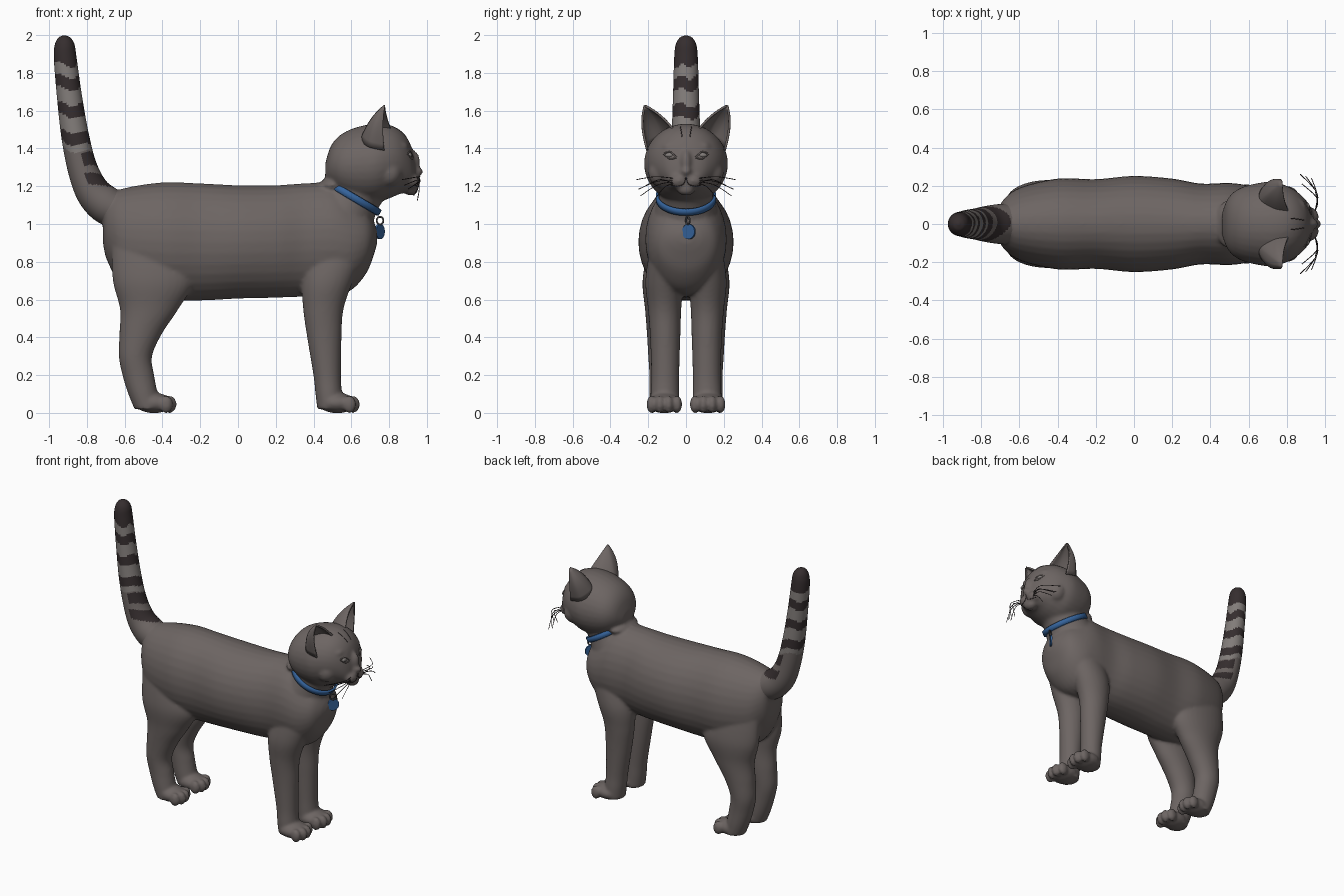
import bpy, bmesh, math
from mathutils import Vector, Matrix
from mathutils.bvhtree import BVHTree

if "Cube" in bpy.data.objects:
    bpy.data.objects.remove(bpy.data.objects["Cube"])

V = Vector


def material(name, rgb):
    m = bpy.data.materials.new(name)
    m.diffuse_color = (*rgb, 1)
    m.use_nodes = True
    m.node_tree.nodes["Principled BSDF"].inputs["Base Color"].default_value = m.diffuse_color
    return m


FUR = material("grey fur", (0.152, 0.130, 0.124))
DARK = material("dark stripe", (0.036, 0.027, 0.028))
LIGHT = material("light band", (0.225, 0.205, 0.195))
BLUE = material("collar blue", (0.035, 0.125, 0.33))
METAL = material("ring grey", (0.07, 0.07, 0.075))


def finish(name, bm, mats):
    bmesh.ops.recalc_face_normals(bm, faces=bm.faces)
    me = bpy.data.meshes.new(name)
    bm.to_mesh(me)
    bm.free()
    for m in mats:
        me.materials.append(m)
    me.shade_smooth()
    ob = bpy.data.objects.new(name, me)
    bpy.context.collection.objects.link(ob)
    return ob


def spline(rows, n):
    """Catmull-Rom through rows of numbers, n steps per span."""
    out = []
    for i in range(len(rows) - 1):
        p = [rows[max(i - 1, 0)], rows[i], rows[i + 1], rows[min(i + 2, len(rows) - 1)]]
        for k in range(n):
            t = k / n
            out.append([0.5 * (2 * b + (c - a) * t + (2 * a - 5 * b + 4 * c - d) * t * t
                               + (3 * b - a - 3 * c + d) * t ** 3) for a, b, c, d in zip(*p)])
    return out + [list(rows[-1])]


def loft(bm, rows, place, n=6, sides=32):
    """Skin ellipses; place(row) gives centre and the two half axes."""
    rings = []
    for r in spline(rows, n):
        c, u, v = place(r)
        rings.append([bm.verts.new(c + u * math.cos(a) + v * math.sin(a))
                      for a in (2 * math.pi * k / sides for k in range(sides))])
    for a, b in zip(rings, rings[1:]):
        for k in range(sides):
            j = (k + 1) % sides
            bm.faces.new((a[k], a[j], b[j], b[k]))
    bm.faces.new(rings[0])
    bm.faces.new(rings[-1])


def ball(bm, c, r, seg=20):
    bmesh.ops.create_uvsphere(bm, u_segments=seg, v_segments=seg // 2, radius=1,
                              matrix=Matrix.Translation(c) @ Matrix.Diagonal((*r, 1)))


def lengthwise(r):  # x, top, bottom, half width
    return V((r[0], 0, (r[1] + r[2]) / 2)), V((0, r[3], 0)), V((0, 0, (r[1] - r[2]) / 2))


# Body, neck, head and legs, fused into one skin
bm = bmesh.new()
loft(bm, [(-.715, 1.07, .90, .05), (-.69, 1.15, .80, .12), (-.6, 1.19, .66, .19),
          (-.4, 1.22, .60, .238), (-.2, 1.215, .595, .235), (0, 1.205, .605, .252),
          (.2, 1.205, .61, .238), (.35, 1.215, .615, .212), (.5, 1.215, .62, .215),
          (.6, 1.15, .65, .2), (.68, 1.08, .74, .16), (.72, 1.01, .84, .1),
          (.737, .96, .9, .04)], lengthwise)
# neck leaning forward
NECK_U = V((.86, 0, -.51))
loft(bm, [(.5, .95, .2, .19), (.56, 1.06, .172, .168), (.61, 1.145, .147, .143),
          (.66, 1.23, .15, .15)],
     lambda r: (V((r[0], 0, r[1])), NECK_U * r[2], V((0, r[3], 0))))
# head
loft(bm, [(.462, 1.32, 1.235, .06), (.49, 1.41, 1.2, .13), (.54, 1.47, 1.15, .18),
          (.62, 1.51, 1.115, .208), (.72, 1.53, 1.11, .222), (.8, 1.525, 1.135, .2),
          (.86, 1.495, 1.16, .165), (.905, 1.44, 1.17, .12), (.93, 1.36, 1.18, .08),
          (.94, 1.31, 1.21, .04)], lengthwise)
ball(bm, (.5, 0, 1.205), (.07, .13, .04))        # nape fold
ball(bm, (.915, 0, 1.185), (.04, .05, .035))     # chin
ball(bm, (.915, 0, 1.325), (.05, .033, .07))     # nose bridge
ball(bm, (.95, 0, 1.277), (.03, .028, .025))     # nose
for s in (1, -1):
    ball(bm, (.918, s * .038, 1.228), (.05, .052, .042))   # muzzle pads
    ball(bm, (.868, s * .08, 1.412), (.035, .05, .022))    # brows
    ball(bm, (.8, s * .13, 1.27), (.07, .07, .075))        # cheeks

    def upright(r):  # z, x, y, half x, half y
        return V((r[1], s * r[2], r[0])), V((r[3], 0, 0)), V((0, r[4], 0))

    # front leg
    loft(bm, [(.88, .53, .11, .15, .08), (.7, .475, .115, .135, .1), (.55, .452, .113, .107, .088),
              (.4, .457, .11, .091, .08), (.2, .472, .11, .073, .074), (.1, .48, .112, .07, .076),
              (.02, .485, .112, .065, .075)], upright)
    # hind leg
    loft(bm, [(.88, -.48, .12, .19, .08), (.7, -.45, .13, .213, .1), (.55, -.47, .125, .155, .092),
              (.42, -.515, .122, .113, .085), (.3, -.543, .122, .088, .078),
              (.2, -.528, .12, .084, .074), (.1, -.503, .12, .078, .074),
              (.02, -.48, .12, .068, .07)], upright)
    # paws with four toes
    for px, w in ((.525, 1), (-.445, .9)):
        ball(bm, (px, s * .115, .052), (.1, .092 * w, .054))
        for k in range(4):
            off = (k - 1.5) * .046 * w
            ball(bm, (px + (.085 if k in (1, 2) else .065), s * .115 + off, .045), (.036, .026, .047))


def tail_place(r):  # x, z, radius, lean
    t = V((math.sin(r[3]), 0, math.cos(r[3])))
    return V((r[0], 0, r[1])), V((t.z, 0, -t.x)) * r[2], V((0, r[2] * 1.04, 0))


TAIL = [(-.64, 1.07, .1, -1.0), (-.71, 1.11, .1, -.9), (-.775, 1.18, .09, -.6),
        (-.825, 1.3, .079, -.35), (-.863, 1.47, .073, -.2), (-.893, 1.68, .066, -.14),
        (-.915, 1.88, .06, -.1), (-.918, 1.95, .052, -.05), (-.919, 1.985, .033, 0),
        (-.92, 1.998, .008, 0)]
loft(bm, [(*r[:2], r[2] * .97, r[3]) for r in TAIL[:4]], tail_place)
raw = finish("body", bm, [FUR])
rm = raw.modifiers.new("fuse", 'REMESH')
rm.mode = 'VOXEL'
rm.voxel_size = .0105
rm.use_smooth_shade = True
sm = raw.modifiers.new("soften", 'SMOOTH')
sm.factor = .5
sm.iterations = 5
dg = bpy.context.evaluated_depsgraph_get()
skin = bpy.data.meshes.new_from_object(raw.evaluated_get(dg))
raw.modifiers.clear()
raw.data = skin
if not skin.materials:
    skin.materials.append(FUR)
skin.shade_smooth()
tree = BVHTree.FromPolygons([v.co for v in skin.vertices], [p.vertices for p in skin.polygons])

# Tail with rings
bm = bmesh.new()
loft(bm, TAIL, tail_place, n=18, sides=40)
for f in bm.faces:
    c = f.calc_center_median()
    z = c.z + .012 * math.sin(3 * math.atan2(c.y, c.x + .88)) + .1 * (c.x + .88)
    bands = [(1.84, 3), (1.715, 1.78), (1.57, 1.635), (1.425, 1.49)]
    near = [(1.31, 1.38), (1.21, 1.27)] if c.x > -.8 - .25 * (c.z - 1.23) else []
    if any(a < z < b for a, b in bands + near):
        f.material_index = 1
    elif z > 1.39:
        f.material_index = 2
finish("tail", bm, [FUR, DARK, LIGHT])

# Ears: curved shells opening forward
for s, side in ((1, "left"), (-1, "right")):
    bm = bmesh.new()
    tip = V((.778, s * .218, 1.628))
    base = spline([(.815, .055, 1.485), (.735, .065, 1.485), (.655, .125, 1.455),
                   (.69, .2, 1.41), (.775, .205, 1.39)], 5)
    rows = []
    for k in range(9):
        q = k / 8 * .98
        bulge = .03 * math.sin(math.pi * q)
        rows.append([bm.verts.new(V((x, s * y, z)).lerp(tip, q)
                     + V((-.3, s * (.6 if y > .13 else -.2), .4)) * bulge) for x, y, z in base])
    for a, b in zip(rows, rows[1:]):
        for j in range(len(a) - 1):
            bm.faces.new((a[j], a[j + 1], b[j + 1], b[j]))
    ear = finish(side + " ear", bm, [FUR])
    so = ear.modifiers.new("thickness", 'SOLIDIFY')
    so.thickness = .012
    so.offset = 0

# Collar band
bm = bmesh.new()
axis = V((.51, 0, .86))
prof = [(-.02, 0), (-.016, .012), (.016, .012), (.02, 0)]
rings = []
for k in range(64):
    a = 2 * math.pi * k / 64
    rings.append([bm.verts.new(V((.613, 0, 1.14)) + axis * h + NECK_U * (.15 + t) * math.cos(a)
                  + V((0, .148 + t, 0)) * math.sin(a)) for h, t in prof])
for k in range(64):
    a, b = rings[k], rings[(k + 1) % 64]
    for j in range(4):
        bm.faces.new((a[j], a[(j + 1) % 4], b[(j + 1) % 4], b[j]))
finish("collar", bm, [BLUE])

# Hanging tag and its ring
bm = bmesh.new()
turn = Matrix.Rotation(-.6, 4, 'Z') @ Matrix.Rotation(math.pi / 2, 4, 'Y')
bmesh.ops.create_cone(bm, cap_ends=True, segments=32, radius1=.04, radius2=.04, depth=.012,
                      matrix=Matrix.Translation((.75, .015, .96)) @ turn)
tag = finish("tag", bm, [BLUE])
tag.data.set_sharp_from_angle(angle=.6)
bpy.ops.mesh.primitive_torus_add(major_radius=.02, minor_radius=.005, major_segments=24,
                                 minor_segments=8, location=(.752, .01, 1.018),
                                 rotation=(math.pi / 2, 0, .5))
ring = bpy.context.object
ring.name = "tag ring"
ring.data.materials.append(METAL)
ring.data.shade_smooth()


def strands(name, paths, radius, mat):
    cu = bpy.data.curves.new(name, 'CURVE')
    cu.dimensions = '3D'
    cu.bevel_depth = radius
    cu.bevel_resolution = 1
    for p in paths:
        sp = cu.splines.new('POLY')
        sp.points.add(len(p) - 1)
        for q, c in zip(sp.points, p):
            q.co = (*c, 1)
    cu.materials.append(mat)
    bpy.context.collection.objects.link(bpy.data.objects.new(name, cu))


def on_face(pts):
    """Project y, z points onto the front of the head."""
    hits = [tree.ray_cast(V((1.5, y, z)), V((-1, 0, 0)))[0] for y, z in spline(pts, 6)]
    return [h for h in hits if h]


# Whiskers, mouth, eyes and forehead marks
hairs, lines, lids = [], [], []
for s in (1, -1):
    for k, (x, y, z) in enumerate([(.87, .262, 1.235), (.9, .25, 1.185), (.93, .24, 1.15),
                                   (.95, .17, 1.125), (.88, .21, 1.205)]):
        a = (.945, s * .055, 1.24 - .008 * k)
        hairs.append(spline([a, (.96, s * (.055 + y) / 2, (1.25 + z) / 2 + .008), (x, s * y, z)], 6))
    lines.append(on_face([(0, 1.25), (s * .012, 1.213), (s * .045, 1.2), (s * .075, 1.205)]))
    lines.append(on_face([(s * .02, 1.46), (s * .025, 1.49), (s * .03, 1.515)]))
    lids.append(on_face([(s * .05, 1.352), (s * .085, 1.382), (s * .118, 1.372)]))
    lids.append(on_face([(s * .05, 1.352), (s * .085, 1.345), (s * .118, 1.372)]))
    c = tree.ray_cast(V((1.5, s * .085, 1.365)), V((-1, 0, 0)))[0]
    bm = bmesh.new()
    ball(bm, c - V((.006, 0, 0)), (.012, .026, .013))
    finish(("left" if s > 0 else "right") + " eye", bm, [LIGHT])
strands("whiskers", hairs, .0022, DARK)
strands("face marks", lines, .0025, DARK)
strands("eyelids", lids, .004, FUR)
